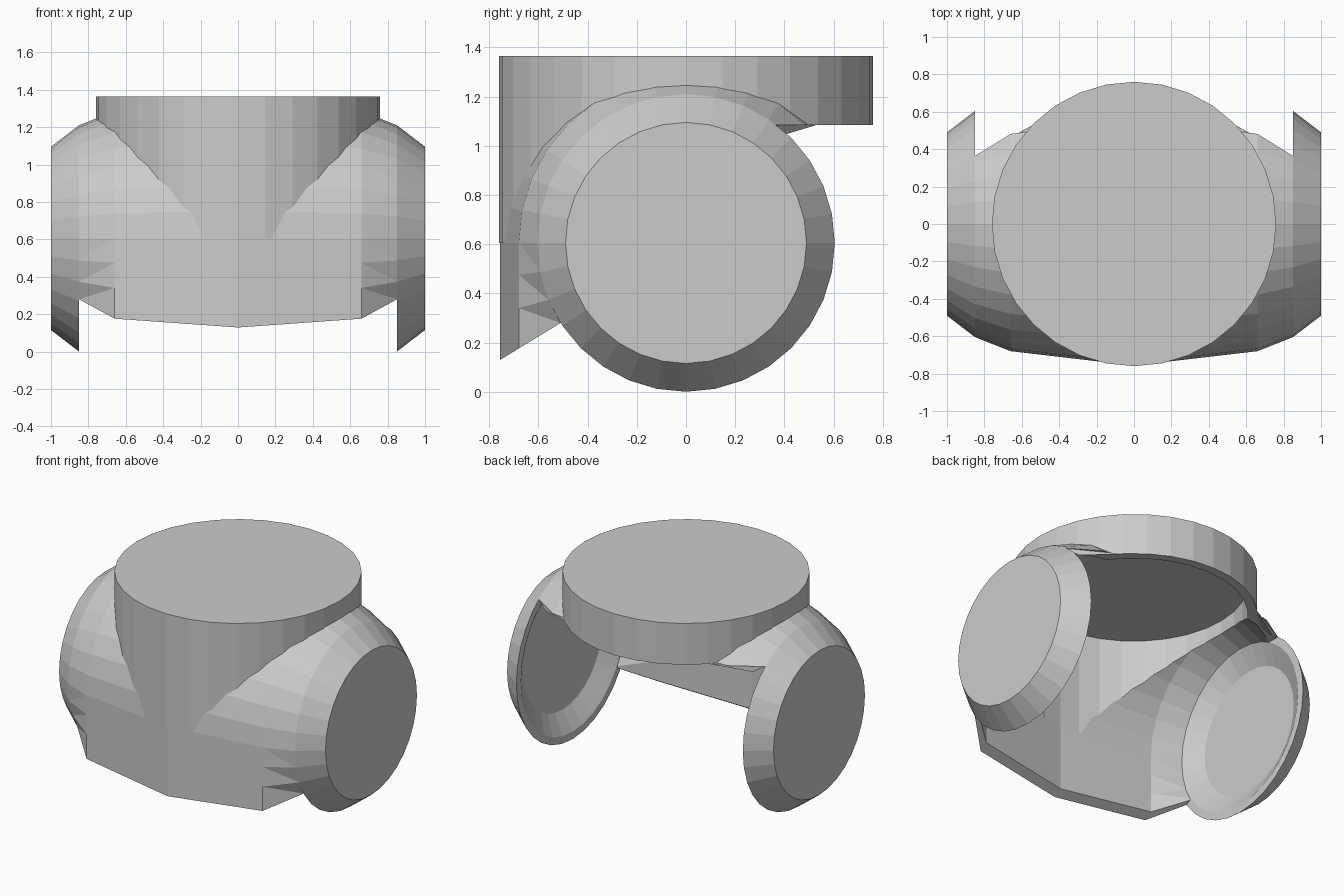
import bpy, bmesh, math
from mathutils import Matrix

if "Cube" in bpy.data.objects:
    bpy.data.objects.remove(bpy.data.objects["Cube"])

ZC = 0.605          # height of the horizontal barrel axis
SEG = 32
WALL = 0.056

grey = bpy.data.materials.new("plain grey")
grey.diffuse_color = (0.6, 0.6, 0.6, 1)
grey.use_nodes = True
grey.node_tree.nodes["Principled BSDF"].inputs["Base Color"].default_value = grey.diffuse_color


def make(name, bm):
    bmesh.ops.remove_doubles(bm, verts=bm.verts, dist=1e-5)
    bmesh.ops.recalc_face_normals(bm, faces=bm.faces)
    me = bpy.data.meshes.new(name)
    bm.to_mesh(me)
    bm.free()
    me.materials.append(grey)
    ob = bpy.data.objects.new(name, me)
    bpy.context.collection.objects.link(ob)
    return ob


def cylinder(name, r, z0, z1):
    bm = bmesh.new()
    bmesh.ops.create_cone(bm, cap_ends=True, segments=SEG, radius1=r, radius2=r, depth=z1 - z0,
                          matrix=Matrix.Translation((0, 0, (z0 + z1) / 2)))
    return make(name, bm)


def section(r, straight):
    """Barrel cross-section (y, z): round top, front either hanging straight or round."""
    pts = [(r * math.cos(math.pi * i / 16), ZC + r * math.sin(math.pi * i / 16)) for i in range(17)]
    if straight:
        pts += [(-r, z) for z in (0.475, 0.34, 0.18, 0.0)]
    else:
        pts += [(-r * math.cos(a), ZC - r * math.sin(a)) for a in map(math.radians, (11.25, 22.5, 32.6))]
        pts += [(-0.30 / 0.605 * r, 0.10)]
    return pts + [(r, 0.0 if straight else 0.10)]


def barrel(name, inset, end):
    bm = bmesh.new()
    rings = []
    for x, r, straight in ((-end, 0.605, 0), (-0.66, 0.68, 1), (0, 0.757, 1), (0.66, 0.68, 1), (end, 0.605, 0)):
        rings.append([bm.verts.new((x, y, z)) for y, z in section(r - inset, straight)])
    n = len(rings[0])
    for a, b in zip(rings, rings[1:]):
        for i in range(n):
            j = (i + 1) % n
            bm.faces.new((a[i], a[j], b[j], b[i]))
    bm.faces.new(rings[0])
    bm.faces.new(rings[-1])
    bmesh.ops.triangulate(bm, faces=[f for f in bm.faces if len(f.verts) == 4])
    return make(name, bm)


def cut_block(name, pts, half):
    bm = bmesh.new()
    f = bm.faces.new([bm.verts.new((-half, y, z)) for y, z in pts])
    ext = bmesh.ops.extrude_face_region(bm, geom=[f])["geom"]
    bmesh.ops.translate(bm, vec=(2 * half, 0, 0), verts=[v for v in ext if isinstance(v, bmesh.types.BMVert)])
    bm.faces.ensure_lookup_table()
    return make(name, bm)


def boolean(ob, other, op):
    m = ob.modifiers.new(op.lower(), "BOOLEAN")
    m.operation, m.object, m.solver = op, other, "EXACT"
    dg = bpy.context.evaluated_depsgraph_get()
    me = bpy.data.meshes.new_from_object(ob.evaluated_get(dg))
    ob.modifiers.clear()
    ob.data = me
    bpy.data.objects.remove(other)


# Main shell: barrel joined to an upright collar
body = barrel("body_shell", 0.0, 0.85)
boolean(body, cylinder("collar", 0.76, 0.605, 1.365), "UNION")
# Hollow it out, stopping under the flat lid of the collar
hollow = barrel("hollow", WALL, 0.87)
boolean(hollow, cylinder("collar_hollow", 0.757 - WALL, 0.605, 1.34), "UNION")
lid = cut_block("lid_limit", [(-2, 1.305), (2, 1.305), (2, 2), (-2, 2)], 1.2)
boolean(hollow, lid, "DIFFERENCE")
boolean(body, hollow, "DIFFERENCE")
# Open the back and underside, leaving the front apron
opening = cut_block("opening", [(2, 1.085), (0, 1.085), (-0.45, 0.316), (-0.755, 0.13),
                                (-1.2, -0.14), (-1.2, -1), (2, -1)], 1.2)
boolean(body, opening, "DIFFERENCE")

# Dished side caps turned around the x axis, and the small wedges behind them
PROFILE = [(1.0, 0.49), (0.85, 0.605), (0.85, 0.555), (0.925, 0.425)]
for side, label in ((1, "right"), (-1, "left")):
    bm = bmesh.new()
    rings = []
    for x, r in PROFILE:
        rings.append([bm.verts.new((side * x, r * math.cos(2 * math.pi * i / SEG),
                                    ZC + r * math.sin(2 * math.pi * i / SEG))) for i in range(SEG)])
    for a, b in zip(rings, rings[1:]):
        for i in range(SEG):
            j = (i + 1) % SEG
            bm.faces.new((a[i], a[j], b[j], b[i]))
    bm.faces.new(rings[0])
    bm.faces.new(rings[-1])
    make(label + "_side_cap", bm)

    bm = bmesh.new()
    a, b, c, d = [bm.verts.new((side * x, y, z)) for x, y, z in
                  ((0.85, 0.36, 1.085), (0.53, 0.535, 1.086), (0.78, 0.40, 1.045), (0.66, 0.40, 1.09))]
    for tri in ((a, b, c), (a, c, d), (b, d, c), (a, d, b)):
        bm.faces.new(tri)
    make(label + "_rear_wedge", bm)
